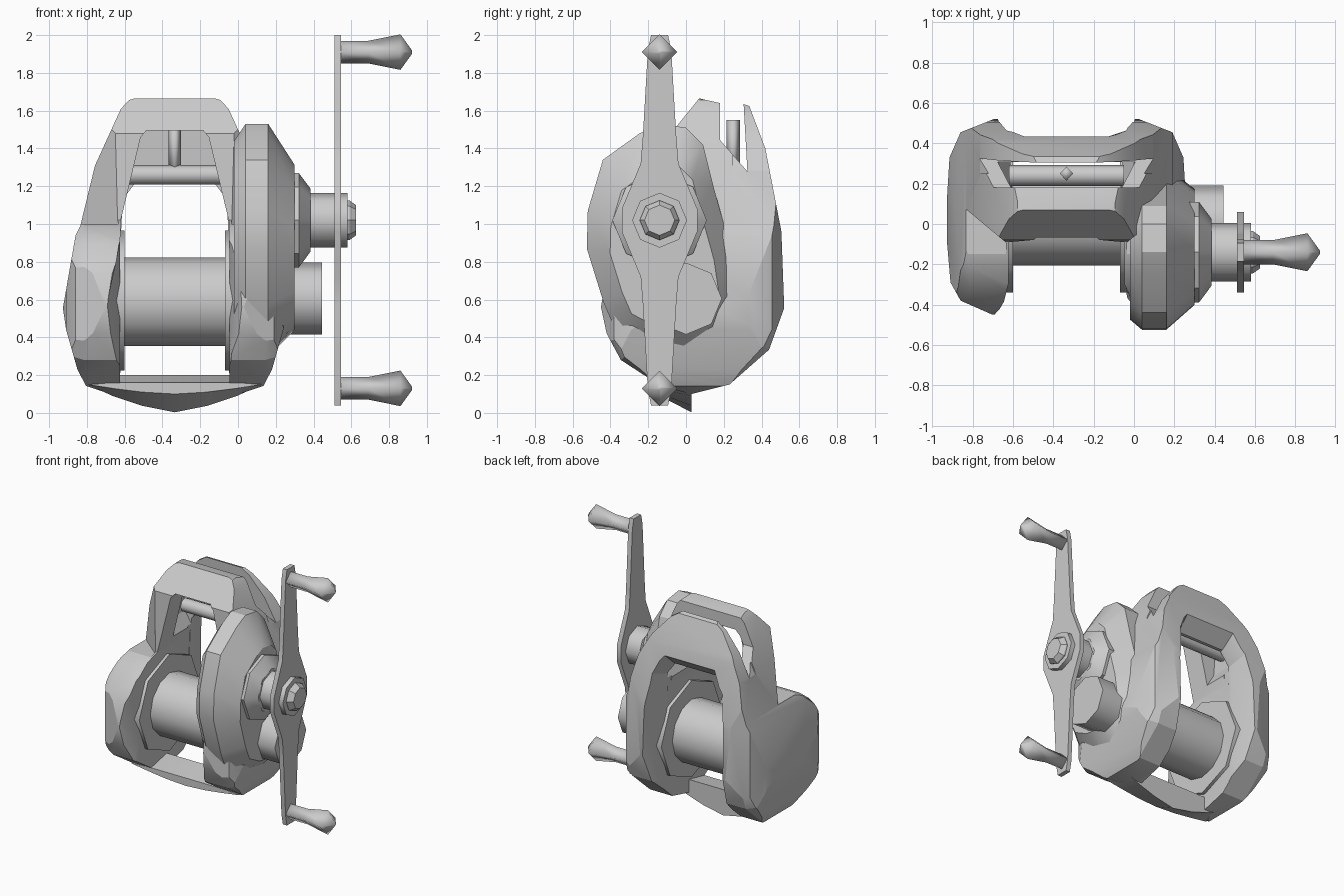
import bpy, bmesh, math

if "Cube" in bpy.data.objects:
    bpy.data.objects.remove(bpy.data.objects["Cube"])

CX = -0.335  # mirror plane of the frame


def loft(name, rings, angle=30):
    """Closed solid through rings of equal point count."""
    bm = bmesh.new()
    vs = [[bm.verts.new(p) for p in r] for r in rings]
    n = len(rings[0])
    for a, b in zip(vs, vs[1:]):
        for i in range(n):
            j = (i + 1) % n
            bm.faces.new((a[i], a[j], b[j], b[i]))
    bm.faces.new(vs[0][::-1])
    bm.faces.new(vs[-1])
    bmesh.ops.recalc_face_normals(bm, faces=bm.faces)
    me = bpy.data.meshes.new(name)
    bm.to_mesh(me)
    bm.free()
    ob = bpy.data.objects.new(name, me)
    bpy.context.collection.objects.link(ob)
    smooth(ob, angle)
    return ob


def smooth(ob, angle):
    bpy.ops.object.select_all(action='DESELECT')
    ob.select_set(True)
    bpy.context.view_layer.objects.active = ob
    bpy.ops.object.shade_smooth_by_angle(angle=math.radians(angle))


def sym(half):
    """Half outline (dx, v) mirrored about the frame centre."""
    return ([(CX + d, v) for d, v in half] +
            [(CX - d, v) for d, v in reversed(half) if d > 0])


def along_y(pts, y):
    return [(x, y, z) for x, z in pts]


def along_x(pts, x):
    return [(x, y, z) for y, z in pts]


def lathe_x(name, y, z, prof, n=8, angle=50):
    """Round part on an x axis; prof = (x, radius)."""
    return loft(name, [[(x, y + r * math.cos(2 * math.pi * i / n),
                         z + r * math.sin(2 * math.pi * i / n)) for i in range(n)]
                       for x, r in prof], angle)


def boolean(ob, cutter, op):
    cutter.hide_render = True
    m = ob.modifiers.new(op, 'BOOLEAN')
    m.operation, m.object, m.solver = op, cutter, 'EXACT'
    bpy.ops.object.select_all(action='DESELECT')
    ob.select_set(True)
    bpy.context.view_layer.objects.active = ob
    bpy.ops.object.modifier_apply(modifier=m.name)
    bpy.data.objects.remove(cutter)


# Frame: side outline (with guide slot) limited by front and top outlines
side = [(.305, 1.635), (.335, 1.625), (.42, 1.4), (.505, .96), (.52, .555), (.44, .335),
        (.23, .15), (.03, .1), (-.13, .14), (-.345, .28), (-.42, .42), (-.45, .56), (-.42, .74),
        (-.33, .89), (-.21, .98), (-.09, 1.02), (-.08, 1.48), (.07, 1.665), (.18, 1.64),
        (.18, 1.445), (.325, 1.278)]
# Outer faces of the lower lobes shrink so the rim is chamfered
small = [(y * .78, .58 + (z - .58) * .78) if z < 1 else (y, z) for y, z in side]
front = sym([(0, .02), (.31, .09), (.47, .143), (.515, .23), (.575, .44), (.592, .555),
             (.525, .94), (.5, .99), (.422, 1.31), (.285, 1.61), (.242, 1.656), (.195, 1.67)])
top = sym([(0, -.48), (.355, -.455), (.525, -.38), (.575, -.29), (.6, 0), (.58, .33),
           (.525, .455), (.335, .53), (0, .53)])
frame = loft("reel_frame", [along_x(small, CX - .7), along_x(side, CX - .48),
                            along_x(side, CX + .48), along_x(small, CX + .7)])
boolean(frame, loft("cut", [along_y(front, -.7), along_y(front, .7)]), 'INTERSECT')
boolean(frame, loft("cut", [[(x, y, z) for x, y in top] for z in (-.1, 2)]), 'INTERSECT')

# Slanted hood corners and narrowed rear arch
arch = [(.49, 1.1), (.43, 1.28), (.34, 1.45), (.22, 1.59), (.14, 1.64), (.14, 1.8), (.8, 1.8), (.8, 1.1)]
for s in (-1, 1):
    tri = [(.3, -.092), (.5, .075), (.8, .075), (.8, -.6), (.3, -.6)]
    boolean(frame, loft("cut", [[(CX + s * d, y, z) for d, y in tri] for z in (1.0, 2)]),
            'DIFFERENCE')
    boolean(frame, loft("cut", [[(CX + s * d, y, z) for d, z in arch] for y in (.25, .7)]),
            'DIFFERENCE')

# Front opening, flared at the mouth, hood cavity and chamfered rear opening
mouth = sym([(.32, -.2), (.32, .15), (.36, .42), (.365, .6), (.33, .99), (.19, 1.46), (.155, 1.5)])
inner = sym([(.29, -.2), (.29, .15), (.29, .42), (.29, .6), (.288, 1.01), (.18, 1.46), (.15, 1.495)])
boolean(frame, loft("cut", [along_y(mouth, -.47), along_y(inner, -.3), along_y(inner, .3)]),
        'DIFFERENCE')
cavity = sym([(.27, 1.08), (.33, 1.18), (.34, 1.3), (.25, 1.5), (.21, 1.54)])
boolean(frame, loft("cut", [along_y(cavity, .08), along_y(cavity, .307)]), 'DIFFERENCE')
rear_in = sym([(.287, -.21), (.287, .4), (.287, .9), (.275, 1.13), (.2, 1.23)])
rear_out = sym([(.345, -.21), (.345, .4), (.345, .9), (.31, 1.2), (.22, 1.42)])
boolean(frame, loft("cut", [along_y(rear_in, .26), along_y(rear_in, .33), along_y(rear_out, .54)]),
        'DIFFERENCE')
smooth(frame, 25)

# Lower cross bar and foot
bar_front = sym([(0, .1), (.17, .11), (.33, .13), (.46, .15), (.33, .16)])
bar_back = sym([(0, .003), (.17, .037), (.33, .09), (.46, .15), (.33, .2)])
loft("bottom_bar", [along_y(bar_front, -.16), along_y(bar_back, .03)])

# Spool and flanges
lathe_x("spool", .03, .588, [(-.65, .235), (-.02, .235)], 12)
for nm, a, b in (("left", -.66, -.6), ("right", -.07, 0)):
    lathe_x("spool_flange_" + nm, .03, .595, [(a, .37), (b, .37)])

# Line guide bar and pin
lathe_x("guide_bar", .24, 1.26, [(-.62, .052), (-.05, .052)])
loft("guide_pin", [[(CX + .033 * math.cos(i * math.pi / 2), .25 + .035 * math.sin(i * math.pi / 2), z)
                    for i in range(4)] for z in (1.26, 1.55)], 100)

# Gear cover
cover = [(-.14, 1.53), (-.245, 1.48), (-.44, 1.34), (-.52, 1.07), (-.525, .87), (-.435, .58),
         (-.365, .42), (-.19, .33), (0, .3), (.19, .39), (.285, .58), (.25, .82),
         (.145, 1.2), (.09, 1.42), (0, 1.51)]


def cover_ring(x, s):
    return [(x, -.1 + (y + .1) * s, .78 + (z - .78) * s) for y, z in cover]


loft("gear_cover", [cover_ring(-.02, .88), cover_ring(.04, 1), cover_ring(.16, 1),
                    cover_ring(.3, .71)])

# Tension knob, handle boss, shaft and nut
HY, HZ = -.14, 1.02
lathe_x("tension_knob", 0, .605, [(.15, .19), (.445, .19)])
lathe_x("handle_boss", HY, HZ, [(.27, .25), (.322, .25), (.385, .165)], 8, 30)
lathe_x("handle_shaft", HY, HZ, [(.36, .145), (.58, .145)])
lathe_x("handle_nut", HY, HZ, [(.57, .105), (.59, .105), (.625, .08)], 8, 30)

# Handle plate
arm = [(.98, .045), (.9, .062), (.45, .088), (.3, .1), (.06, .2)]
right = [(w, z) for z, w in arm] + [(w, -z) for z, w in reversed(arm)]
plate = [(HY + w, HZ + z) for w, z in right] + [(HY - w, HZ + z) for w, z in reversed(right)]
loft("handle_plate", [along_x(plate, .51), along_x(plate, .545)])

# Handle grips
for nm, z in (("top", 1.91), ("bottom", .13)):
    lathe_x("grip_" + nm, HY, z, [(.53, .06), (.69, .06), (.86, .094), (.922, .008)], 4, 100)
